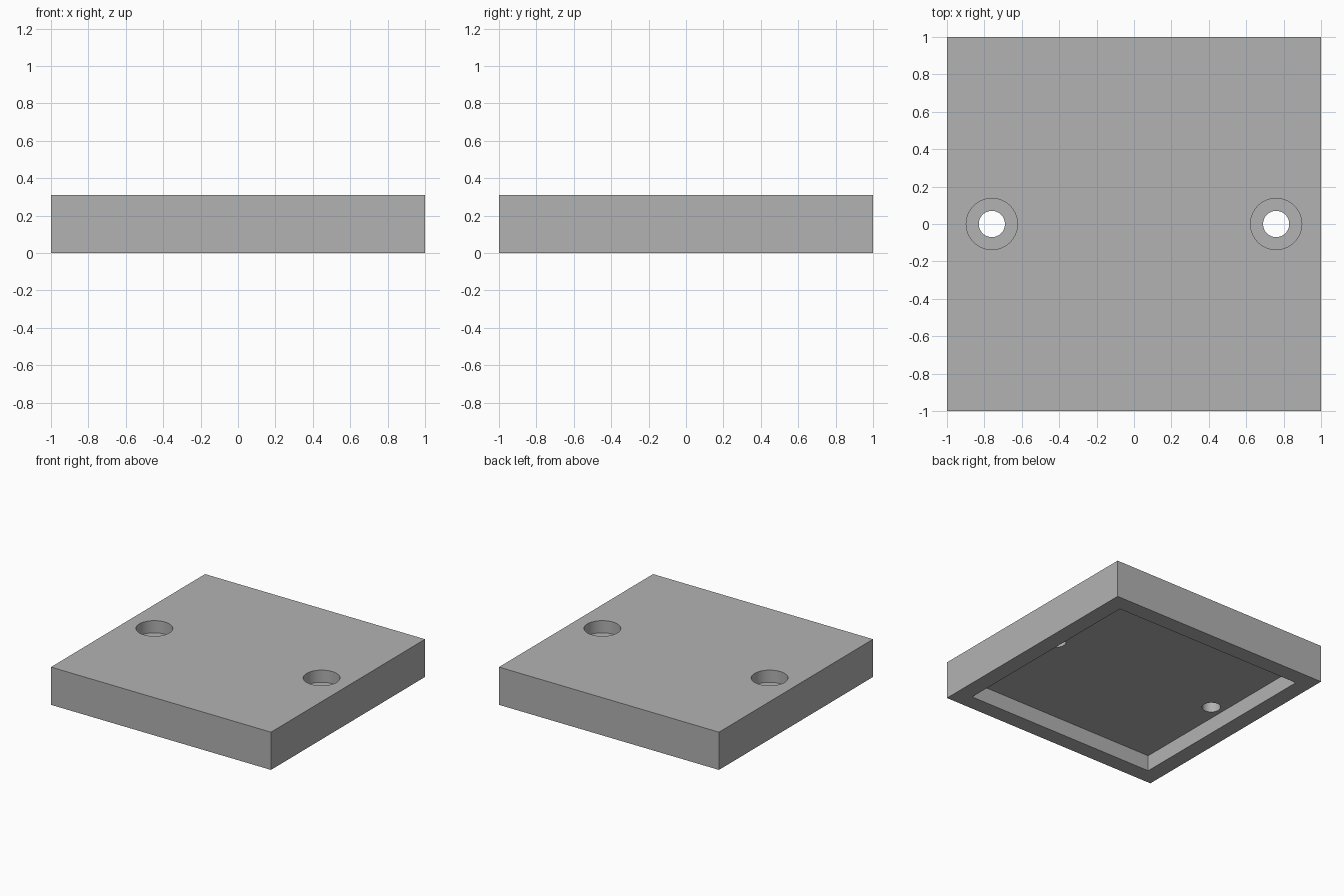
import bpy
import math

HEIGHT = 0.31
RECESS_HALF, RECESS_DEPTH = 0.865, 0.13
HOLE_X, HOLE_R = 0.76, 0.07
BORE_R, BORE_DEPTH = 0.137, 0.10

default = bpy.data.objects.get("Cube")
if default:
    bpy.data.objects.remove(default, do_unlink=True)

grey = bpy.data.materials.new("plain grey")
grey.use_nodes = True
grey.diffuse_color = (0.448, 0.448, 0.448, 1)
grey.node_tree.nodes["Principled BSDF"].inputs["Base Color"].default_value = grey.diffuse_color


def finish(name):
    obj = bpy.context.object
    obj.name = name
    obj.data.materials.append(grey)
    return obj


def block(name, half, z0, z1):
    bpy.ops.mesh.primitive_cube_add(size=2, location=(0, 0, (z0 + z1) / 2))
    obj = finish(name)
    obj.scale = (half, half, (z1 - z0) / 2)
    bpy.ops.object.transform_apply(location=True, rotation=False, scale=True)
    return obj


def drill(name, x, radius, z0, z1):
    bpy.ops.mesh.primitive_cylinder_add(
        vertices=64, radius=radius, depth=z1 - z0, location=(x, 0, (z0 + z1) / 2))
    return finish(name)


def cut(target, cutter):
    cutter.hide_render = True
    mod = target.modifiers.new("cut", "BOOLEAN")
    mod.operation = "DIFFERENCE"
    mod.solver = "EXACT"
    mod.object = cutter
    bpy.context.view_layer.objects.active = target
    bpy.ops.object.modifier_apply(modifier=mod.name)
    bpy.data.objects.remove(cutter, do_unlink=True)


# Square plate, hollowed from below
plate = block("mounting_plate", 1, 0, HEIGHT)
cut(plate, block("recess_cutter", RECESS_HALF, -0.1, RECESS_DEPTH))

# Counterbored screw holes on both sides
for side in (-1, 1):
    x = side * HOLE_X
    cut(plate, drill("bore_cutter", x, BORE_R, HEIGHT - BORE_DEPTH, HEIGHT + 0.1))
    cut(plate, drill("hole_cutter", x, HOLE_R, -0.1, HEIGHT + 0.1))

# Smooth hole walls, sharp edges
bpy.ops.object.select_all(action="DESELECT")
plate.select_set(True)
bpy.context.view_layer.objects.active = plate
bpy.ops.object.shade_smooth_by_angle(angle=math.radians(30))
